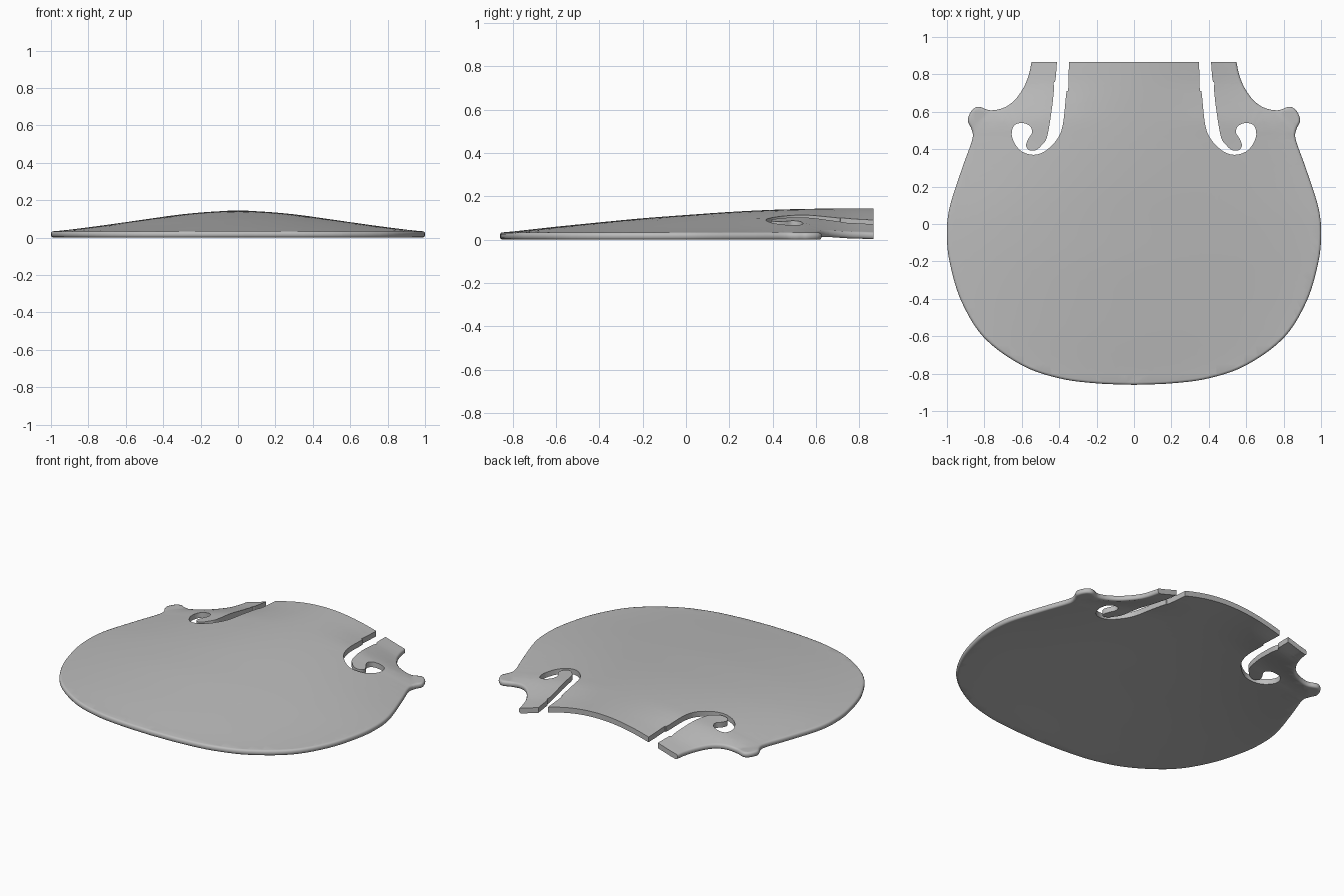
import bpy, bmesh, math
from mathutils import Vector

if "Cube" in bpy.data.objects:
    bpy.data.objects.remove(bpy.data.objects["Cube"])

THICK, ROUND, BACK = 0.033, 0.013, 0.865

# Right half of the outline: outer edge from the tail up to the cut end
OUTER = [(0, -.86), (.2, -.852), (.4, -.825), (.6, -.755), (.8, -.61), (.92, -.42),
         (.98, -.23), (1, -.08), (.988, .08), (.92, .295), (.865, .45), (.868, .505),
         (.888, .55), (.878, .59), (.855, .618), (.825, .626), (.77, .608), (.7, .62),
         (.64, .66), (.59, .73), (.562, .8), (.548, BACK)]
# Sound hole: down the wing, round the curl and back up the centre side
SLOT = [(.412, BACK), (.42, .77), (.43, .755), (.428, .72), (.44, .61), (.465, .465),
        (.495, .42), (.525, .395), (.56, .395), (.577, .42), (.565, .455), (.545, .49),
        (.558, .525), (.6, .54), (.642, .525), (.652, .465), (.61, .395), (.54, .37),
        (.475, .39), (.41, .455), (.38, .535), (.362, .7), (.352, .72), (.348, BACK)]
# Arch height along the centre line, and half width used for the cross arch
RIDGE = [(-.86, 0), (-.8, .005), (-.6, .027), (-.4, .047), (-.2, .066), (0, .081),
         (.2, .095), (.4, .105), (.6, .11), (BACK, .112)]
WIDTH = [(x, y) for y, x in OUTER[:11]] + [(.55, .83), (.65, .7), (.75, .6), (BACK, .55)]


def spline(points, steps=5):
    pts = [Vector(p) for p in points]
    pts = [2 * pts[0] - pts[1]] + pts + [2 * pts[-1] - pts[-2]]
    out = []
    for a, b, c, d in zip(pts, pts[1:], pts[2:], pts[3:]):
        for i in range(steps):
            t = i / steps
            out.append(.5 * (2 * b + (c - a) * t + (2 * a - 5 * b + 4 * c - d) * t * t
                             + (3 * b - a - 3 * c + d) * t ** 3))
    return out + [pts[-2]]


def lookup(table, v):
    for (a, fa), (b, fb) in zip(table, table[1:]):
        if v <= b:
            return fa + (fb - fa) * max(0, v - a) / (b - a)
    return table[-1][1]


ridge = [tuple(p) for p in spline(RIDGE)]
width = [tuple(p) for p in spline(WIDTH)]


def height(x, y):
    t = min(1, abs(x) / max(lookup(width, y), .01))
    return THICK + max(0, lookup(ridge, y)) * (1 - t * t) ** 1.3


# Full outline, with the outer edge pulled in to leave room for its rounding
outer, slot = spline(OUTER), spline(SLOT)
inset = []
for i, p in enumerate(outer):
    d = outer[min(i + 1, len(outer) - 1)] - outer[max(i - 1, 0)]
    n = Vector((d.y, -d.x)).normalized()
    q = p - n * ROUND
    if i == len(outer) - 1:
        q.y = BACK
    inset.append(q)
inset[0].x = 0
half = inset + slot
outline = half + [Vector((-p.x, p.y)) for p in reversed(half[1:])]

# Flat sheet, cut into a grid and lifted to the arch
bm = bmesh.new()
loop = [bm.verts.new((p.x, p.y, 0)) for p in outline]
edges = [bm.edges.new((a, b)) for a, b in zip(loop, loop[1:] + loop[:1])]
bmesh.ops.triangle_fill(bm, edges=edges, use_beauty=True)
for axis in (Vector((1, 0, 0)), Vector((0, 1, 0))):
    for i in range(-19, 20):
        bmesh.ops.bisect_plane(bm, geom=bm.verts[:] + bm.edges[:] + bm.faces[:],
                               plane_co=axis * i * .05, plane_no=axis, dist=1e-5)
bmesh.ops.recalc_face_normals(bm, faces=bm.faces)
if sum(f.normal.z * f.calc_area() for f in bm.faces) < 0:
    bmesh.ops.reverse_faces(bm, faces=bm.faces)

rim = [e for e in bm.edges if e.is_boundary]
direction = {}
for e in rim:
    lp = e.link_loops[0]
    d = lp.link_loop_next.vert.co - lp.vert.co
    n = Vector((d.y, -d.x, 0)).normalized()
    for v in e.verts:
        direction[v] = direction.get(v, Vector()) + n


def is_outer(v):
    x, y = abs(v.co.x), v.co.y
    return not (y > .36 and x < .5 or .36 < y < .56 and x < .67)


for v in bm.verts:
    v.co.z = height(v.co.x, v.co.y)

# Underside follows the arch
top_faces = bm.faces[:]
under = {v: bm.verts.new(v.co - Vector((0, 0, THICK))) for v in bm.verts[:]}
for f in top_faces:
    bm.faces.new([under[v] for v in reversed(f.verts)])

# Side wall: rounded on the outer edge, straight in the holes and at the cut end
column = {}
for v, n in direction.items():
    n = n.normalized()
    if v.co.y > BACK - .001:
        n = Vector((math.copysign(1, v.co.x), 0, 0))
    reach = ROUND if is_outer(v) else 0
    mids = []
    for k in range(1, 6):
        a = math.pi * k / 6
        drop = THICK * (1 - math.cos(a)) / 2
        mids.append(bm.verts.new(v.co + n * reach * math.sin(a) ** .8 - Vector((0, 0, drop))))
    column[v] = [v] + mids + [under[v]]
for e in rim:
    lp = e.link_loops[0]
    a, b = column[lp.vert], column[lp.link_loop_next.vert]
    for k in range(6):
        bm.faces.new((b[k], a[k], a[k + 1], b[k + 1]))

bmesh.ops.recalc_face_normals(bm, faces=bm.faces)
mesh = bpy.data.meshes.new("arched_plate")
bm.to_mesh(mesh)
bm.free()
plate = bpy.data.objects.new("arched_plate", mesh)
bpy.context.collection.objects.link(plate)

# Plain grey finish
grey = bpy.data.materials.new("plain_grey")
grey.use_nodes = True
grey.diffuse_color = (.5, .5, .5, 1)
grey.node_tree.nodes["Principled BSDF"].inputs["Base Color"].default_value = (.5, .5, .5, 1)
mesh.materials.append(grey)

bpy.context.view_layer.objects.active = plate
plate.select_set(True)
bpy.ops.object.shade_smooth_by_angle(angle=math.radians(40))
